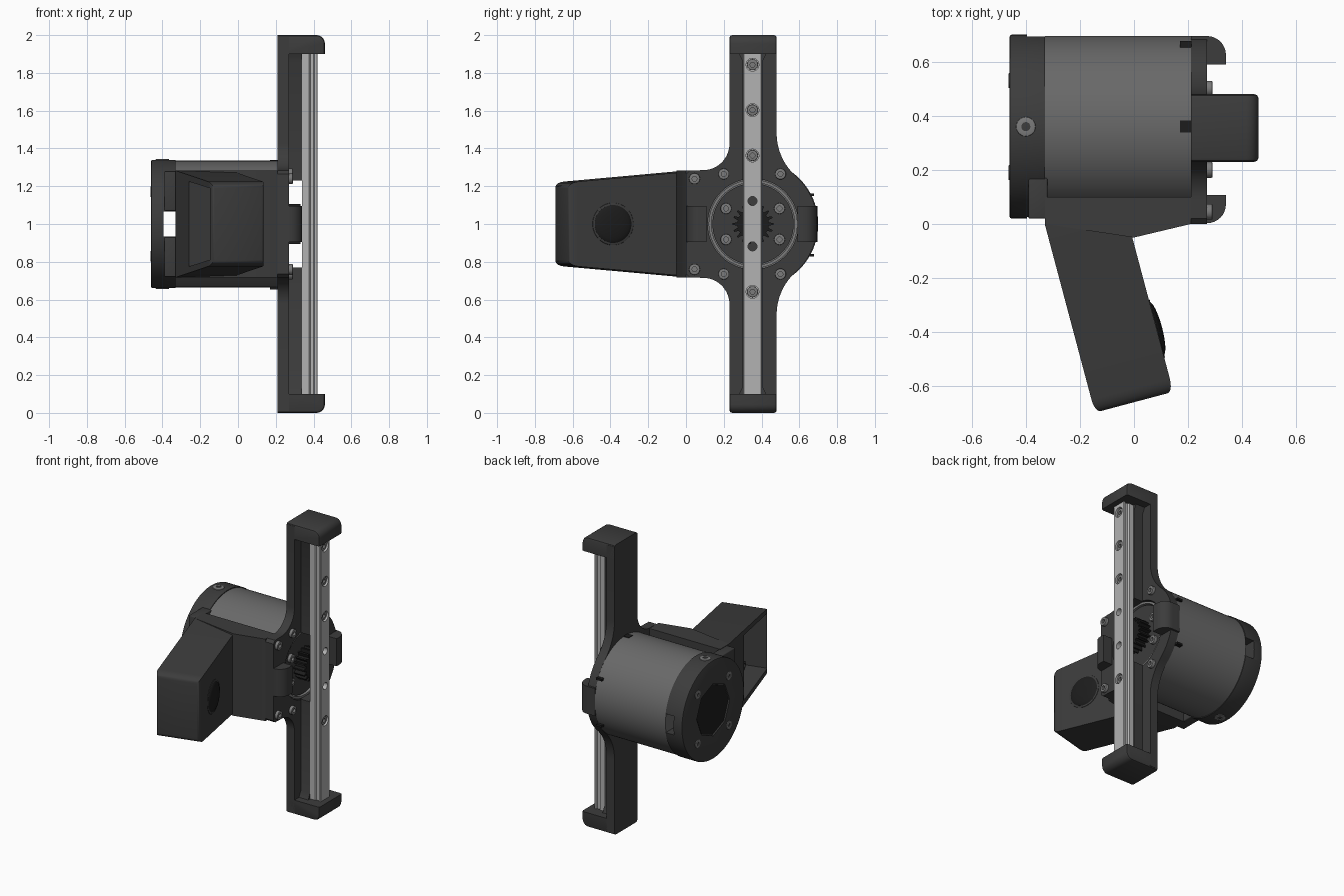
import bpy, bmesh
from math import sin, cos, pi, radians
from mathutils import Vector

if "Cube" in bpy.data.objects:
    bpy.data.objects.remove(bpy.data.objects["Cube"])

YC, ZC = 0.355, 1.0


def mat(name, v):
    m = bpy.data.materials.new(name)
    m.diffuse_color = (v, v, v, 1)
    m.use_nodes = True
    m.node_tree.nodes["Principled BSDF"].inputs["Base Color"].default_value = m.diffuse_color
    return m


DARK, BLACK = mat("dark_plastic", 0.045), mat("black", 0.012)
BODY, RAIL, STEEL = mat("motor_grey", 0.14), mat("rail_metal", 0.45), mat("bolt_steel", 0.2)


def finish(name, bm, m):
    bmesh.ops.recalc_face_normals(bm, faces=bm.faces[:])
    me = bpy.data.meshes.new(name)
    bm.to_mesh(me)
    bm.free()
    me.materials.append(m)
    ob = bpy.data.objects.new(name, me)
    bpy.context.collection.objects.link(ob)
    return ob


def bevel(bm, width, edges=None, seg=3):
    if width:
        bmesh.ops.bevel(bm, geom=edges or bm.edges[:], offset=width, segments=seg, profile=0.5, affect='EDGES')


def box(name, lo, hi, m, bev=0):
    bm = bmesh.new()
    bmesh.ops.create_cube(bm, size=1)
    for v in bm.verts:
        v.co = [a + (c + 0.5) * (b - a) for a, b, c in zip(lo, hi, v.co)]
    bevel(bm, bev)
    return finish(name, bm, m)


def prism(name, pts, vec, m):
    bm = bmesh.new()
    f = bm.faces.new([bm.verts.new(p) for p in pts])
    r = bmesh.ops.extrude_face_region(bm, geom=[f])
    bmesh.ops.translate(bm, vec=vec, verts=[v for v in r["geom"] if isinstance(v, bmesh.types.BMVert)])
    return finish(name, bm, m)


def cyl(name, start, direction, r, length, m, n=64, bev=0, socket=0):
    """Cylinder from start along direction; socket sinks a recess in the far end."""
    bm = bmesh.new()
    bmesh.ops.create_cone(bm, cap_ends=True, segments=n, radius1=r, radius2=r, depth=length)
    bmesh.ops.translate(bm, vec=(0, 0, length / 2), verts=bm.verts[:])
    top = max(bm.faces, key=lambda f: f.calc_center_median().z)
    if bev:
        bevel(bm, bev, list(top.edges), 2)
    if socket:
        top = max(bm.faces, key=lambda f: f.calc_center_median().z)
        bmesh.ops.inset_region(bm, faces=[top], thickness=r * (1 - socket))
        e = bmesh.ops.extrude_face_region(bm, geom=[top])
        bmesh.ops.translate(bm, vec=(0, 0, -length * 0.6), verts=[v for v in e["geom"] if isinstance(v, bmesh.types.BMVert)])
        bmesh.ops.delete(bm, geom=[top], context='FACES')
    q = Vector((0, 0, 1)).rotation_difference(Vector(direction))
    for v in bm.verts:
        v.co = q @ v.co + Vector(start)
    return finish(name, bm, m)


def cut(ob, cutter):
    mod = ob.modifiers.new("cut", 'BOOLEAN')
    mod.operation, mod.solver, mod.object = 'DIFFERENCE', 'EXACT', cutter
    bpy.context.view_layer.objects.active = ob
    bpy.ops.object.modifier_apply(modifier=mod.name)
    bpy.data.objects.remove(cutter)


def arc(cy, cz, r, a0, a1, n=16):
    return [(cy + r * cos(radians(a0 + (a1 - a0) * i / n)), cz + r * sin(radians(a0 + (a1 - a0) * i / n)))
            for i in range(n + 1)]


X, NX = (1, 0, 0), (-1, 0, 0)

# Motor body and rear cap with a wiring channel
cyl("motor_body", (-0.33, 0.36, ZC), X, 0.335, 0.54, BODY, 96)
cap = cyl("rear_cap", (-0.33, 0.36, ZC), NX, 0.34, 0.13, DARK, 96, bev=0.008)
cut(cap, box("c", (-0.395, -0.2, 0.935), (-0.325, 0.9, 1.065), DARK))
cut(cap, cyl("c", (-0.45, 0.36, ZC), NX, 0.18, 0.05, DARK, 8))
cyl("rear_cover", (-0.44, 0.36, ZC), NX, 0.172, 0.014, BLACK, 8)
for sy in (-1, 1):
    for sz in (-1, 1):
        cyl("rear_bolt", (-0.45, 0.36 + sy * 0.17, ZC + sz * 0.17), NX, 0.028, 0.014, STEEL, 24, 0.003, 0.55)
for s in (-1, 1):
    cyl("cap_side_bolt", (-0.4, 0.36, ZC + s * 0.325), (0, 0, s), 0.036, 0.018, STEEL, 24, 0.003, 0.55)
    for y in (0.36, 0.655):
        z = 0.336 if y < 0.5 else 0.16
        box("vent_slot", (0.17, y - 0.022, ZC + s * z - 0.012), (0.212, y + 0.022, ZC + s * z + 0.002), BLACK)

# Face plate: disc blended into a tall bar and the bracket shoulder
half = arc(YC, ZC, 0.34, 0, 48.3, 20) + arc(0.783, 1.48, 0.303, 228.3, 180)[1:]
half += [(0.48, 1.99), (0.23, 1.99)] + arc(0.09, 1.425, 0.14, 0, -90) + [(0.02, 1.283), (0.0, 1.265)]
outline = half + [(y, 2 - z) for y, z in reversed(half[1:])]
plate = prism("face_plate", [(0.21, y, z) for y, z in outline], (0.06, 0, 0), DARK)
cut(plate, cyl("c", (0.2, YC, ZC), X, 0.24, 0.1, DARK, 72))

# Output rotor, ring and pinion
ring = cyl("rotor_ring", (0.2, YC, ZC), X, 0.235, 0.062, STEEL, 72)
cut(ring, cyl("c", (0.18, YC, ZC), X, 0.22, 0.1, STEEL, 72))
cyl("rotor_disc", (0.2, YC, ZC), X, 0.215, 0.05, DARK, 72)
teeth = []
for i in range(18):
    for da, r in ((-0.3, 0.083), (-0.12, 0.108), (0.12, 0.108), (0.3, 0.083)):
        a = (i + da) * 2 * pi / 18
        teeth.append((0.24, YC + r * cos(a), ZC + r * sin(a)))
prism("pinion_gear", teeth, (0.09, 0, 0), BLACK)

# Face bolts
for s in (-1, 1):
    for y, dz, x in ((0.045, 0.24, 0.265), (0.2, 0.265, 0.265), (0.5, 0.265, 0.265), (0.212, 0.082, 0.245), (0.495, 0.082, 0.245)):
        cyl("face_bolt", (x, y, ZC + s * dz), X, 0.029, 0.025, STEEL, 24, 0.003, 0.55)

# Guard lugs on both sides of the disc
side = [(0.21, 0.59), (0.34, 0.59)] + arc(0.27, 0.625, 0.07, 0, 90, 8) + [(0.21, 0.695)]
for name, flip in (("right_lug", False), ("left_lug", True)):
    pts = [(x, (2 * 0.349 - y if flip else y), 0.905) for x, y in side]
    prism(name, pts, (0, 0, 0.19), DARK)

# Rail, the ribs below it and the end stops
rail_half = [(0.34, 0.05), (0.375, 0.05), (0.383, 0.041), (0.4, 0.041), (0.406, 0.05), (0.417, 0.05), (0.42, 0.046)]
prof = rail_half + [(x, -y) for x, y in reversed(rail_half)]
rail = prism("linear_rail", [(x, YC - 0.003 + y, 0.09) for x, y in prof], (0, 0, 1.82), RAIL)
for i in range(8):
    z = 0.16 + i * 0.2405
    mid = i in (3, 4)
    cut(rail, cyl("c", (0.3 if mid else 0.39, 0.352, z), X, 0.024 if mid else 0.034, 0.2, RAIL, 24))
    if not mid:
        cyl("rail_bolt", (0.385, 0.352, z), X, 0.029, 0.026, STEEL, 24, 0.003, 0.55)
for s in (-1, 1):
    rib = [(0.30, 0.23), (0.30, 0.86), (0.275, 0.91), (0.43, 0.91), (0.405, 0.86), (0.405, 0.23)]
    prism("rail_rib", [(0.265, y, ZC + s * z) for y, z in rib], (0.075, 0, 0), DARK)
    bm = bmesh.new()
    bmesh.ops.create_cube(bm, size=1)
    lo, hi = (0.21, 0.23, 0.9), (0.46, 0.48, 1.0)
    for v in bm.verts:
        v.co = [a + (c + 0.5) * (b - a) for a, b, c in zip(lo, hi, v.co)]
    outer = [e for e in bm.edges if all(v.co.x > 0.4 and v.co.z > 0.95 for v in e.verts)]
    bevel(bm, 0.045, outer, 6)
    rim = [e for e in bm.edges if len(e.link_faces) == 2 and e.calc_face_angle() > 1
           and all(v.co.z > 0.91 or v.co.x > 0.4 for v in e.verts)
           and abs(e.verts[0].co.y - e.verts[1].co.y) < 0.01]
    bevel(bm, 0.014, rim, 2)
    for v in bm.verts:
        v.co.z = ZC + s * v.co.z
    finish("end_stop", bm, DARK)

# Bracket base hugging the motor
base = [(-0.33, 0.1), (-0.33, 0.0), (0.0, -0.05), (0.21, 0.0), (0.21, 0.1)]
prism("bracket_base", [(x, y, 0.717) for x, y in base], (0, 0, 0.566), DARK)
for s in (-1, 1):
    box("bracket_lip", (-0.39, 0.02, min(ZC + s * 0.07, ZC + s * 0.28)),
        (-0.32, 0.17, max(ZC + s * 0.07, ZC + s * 0.28)), DARK, 0.006)

# Slanted arm: u runs along it, v across it
U, V = Vector((0.257, -0.966, 0)), Vector((0.966, 0.257, 0))


def arm_pt(u, v, z=0.0):
    return Vector((-0.33, 0, ZC + z)) + U * u + V * v


def arm_block(name, u0, u1, v0, v1, h0, h1, bev=0):
    bm = bmesh.new()
    bmesh.ops.create_cube(bm, size=1)
    if bev:
        bevel(bm, bev, [e for e in bm.edges if all(v.co.x > 0 and abs(v.co.z) > 0.4 for v in e.verts)], 5)
    for p in bm.verts:
        t = p.co.x + 0.5
        p.co = arm_pt(u0 + t * (u1 - u0), v0 + (p.co.y + 0.5) * (v1 - v0), 2 * p.co.z * (h0 + t * (h1 - h0)))
    return finish(name, bm, DARK)


arm = arm_block("arm_housing", 0.0, 0.722, 0.0, 0.3, 0.283, 0.22, 0.07)
cut(arm, arm_block("c", 0.27, 0.695, -0.05, 0.25, 0.225, 0.19))
for s in (-1, 1):
    cyl("arm_standoff", arm_pt(0.6, 0.26, s * 0.15), -V, 0.03, 0.14, DARK, 24, 0, 0.5)
cyl("sensor_barrel", arm_pt(0.47, 0.26), -V, 0.06, 0.16, DARK, 32, 0.005, 0.6)

# Round sensor window on the arm
cyl("window_ring", arm_pt(0.48, 0.295), V, 0.112, 0.008, DARK, 48, 0.003)
bm = bmesh.new()
bmesh.ops.create_uvsphere(bm, u_segments=48, v_segments=16, radius=1)
q = Vector((0, 0, 1)).rotation_difference(V)
for v in bm.verts:
    v.co = q @ Vector((v.co.x * 0.102, v.co.y * 0.102, v.co.z * 0.022)) + arm_pt(0.48, 0.299)
finish("sensor_window", bm, BLACK)

# Smooth curved surfaces, keep edges sharp
bpy.ops.object.select_all(action='DESELECT')
for ob in bpy.data.objects:
    ob.select_set(True)
    bpy.context.view_layer.objects.active = ob
bpy.ops.object.shade_smooth_by_angle(angle=radians(30))
